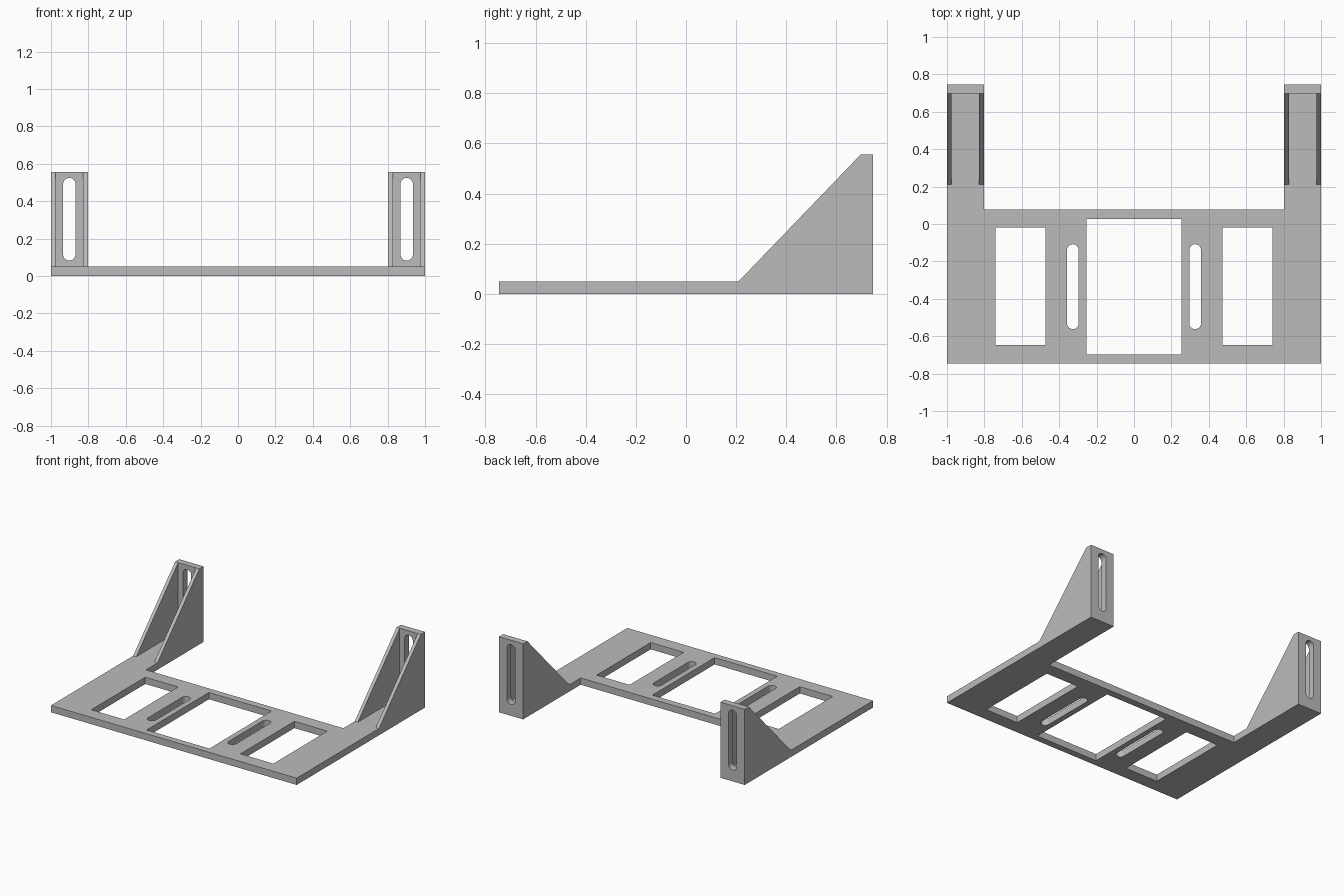
import bpy, bmesh, math
from mathutils import Vector

cube = bpy.data.objects.get("Cube")
if cube:
    bpy.data.objects.remove(cube, do_unlink=True)

grey = bpy.data.materials.new("plain grey")
grey.use_nodes = True
COLOUR = (0.5, 0.5, 0.5, 1)
grey.diffuse_color = COLOUR
grey.node_tree.nodes["Principled BSDF"].inputs["Base Color"].default_value = COLOUR

HALF_Y, PLATE_Z, TOP_Z = 0.746, 0.05, 0.556
ARM_X, POST_Y, BACK_EDGE = 0.803, 0.697, 0.078
RIB, RIB_FRONT = 0.025, 0.21


def prism(name, outline, axis, start, end):
    """Extrude a 2D outline along x, y or z between start and end."""
    place = {"x": lambda a, b: (start, a, b),
             "y": lambda a, b: (a, start, b),
             "z": lambda a, b: (a, b, start)}[axis]
    bm = bmesh.new()
    face = bm.faces.new([bm.verts.new(place(a, b)) for a, b in outline])
    made = bmesh.ops.extrude_face_region(bm, geom=[face])["geom"]
    shift = Vector([(end - start) * (axis == k) for k in "xyz"])
    bmesh.ops.translate(bm, verts=[v for v in made if isinstance(v, bmesh.types.BMVert)], vec=shift)
    bmesh.ops.recalc_face_normals(bm, faces=bm.faces)
    mesh = bpy.data.meshes.new(name)
    bm.to_mesh(mesh)
    bm.free()
    mesh.materials.append(grey)
    obj = bpy.data.objects.new(name, mesh)
    bpy.context.collection.objects.link(obj)
    return obj


def rect(a0, a1, b0, b1):
    return [(a0, b0), (a1, b0), (a1, b1), (a0, b1)]


def slot(centre, radius, low, high, steps=16):
    """Upright rounded slot outline."""
    points = []
    for mid, turn in ((high - radius, 0), (low + radius, math.pi)):
        for i in range(steps + 1):
            t = turn + math.pi * i / steps
            points.append((centre + radius * math.cos(t), mid + radius * math.sin(t)))
    return points


def combine(obj, others, operation):
    """Apply booleans and remove the helper solids."""
    for other in others:
        mod = obj.modifiers.new(operation.lower(), "BOOLEAN")
        mod.operation, mod.solver, mod.object = operation, "EXACT", other
    bpy.context.view_layer.update()
    result = bpy.data.meshes.new_from_object(
        obj.evaluated_get(bpy.context.evaluated_depsgraph_get()))
    obj.modifiers.clear()
    obj.data = result
    for other in others:
        bpy.data.objects.remove(other, do_unlink=True)


def smooth(obj):
    bpy.ops.object.select_all(action="DESELECT")
    obj.select_set(True)
    bpy.context.view_layer.objects.active = obj
    bpy.ops.object.shade_smooth_by_angle(angle=math.radians(30))


# U-shaped base plate, with windows and slots cut through
right_half = [(1, -HALF_Y), (1, HALF_Y), (ARM_X, HALF_Y), (ARM_X, BACK_EDGE)]
outline = right_half + [(-x, y) for x, y in reversed(right_half)]
base = prism("base_plate", outline, "z", 0, PLATE_Z)
holes = [rect(-0.255, 0.255, -0.697, 0.026)]
for s in (-1, 1):
    holes.append(rect(s * 0.607 - 0.134, s * 0.607 + 0.134, -0.647, -0.02))
    holes.append(slot(s * 0.327, 0.031, -0.562, -0.108))
combine(base, [prism("cutter", h, "z", -0.1, 0.2) for h in holes], "DIFFERENCE")
smooth(base)

# Slotted upright posts, each braced by two triangular ribs
for side, s in (("left", 1), ("right", -1)):
    post = prism(side + "_post", rect(*sorted((s * ARM_X, s)), PLATE_Z, TOP_Z), "y", POST_Y, HALF_Y)
    cut = prism("cutter", slot(s * 0.902, 0.033, 0.083, 0.525), "y", 0.6, 0.9)
    combine(post, [cut], "DIFFERENCE")
    smooth(post)
    triangle = [(RIB_FRONT, PLATE_Z), (POST_Y, PLATE_Z), (POST_Y, TOP_Z)]
    for place, x in (("outer", 1 - RIB), ("inner", ARM_X)):
        prism(f"{side}_{place}_rib", triangle, "x", s * x, s * (x + RIB))
